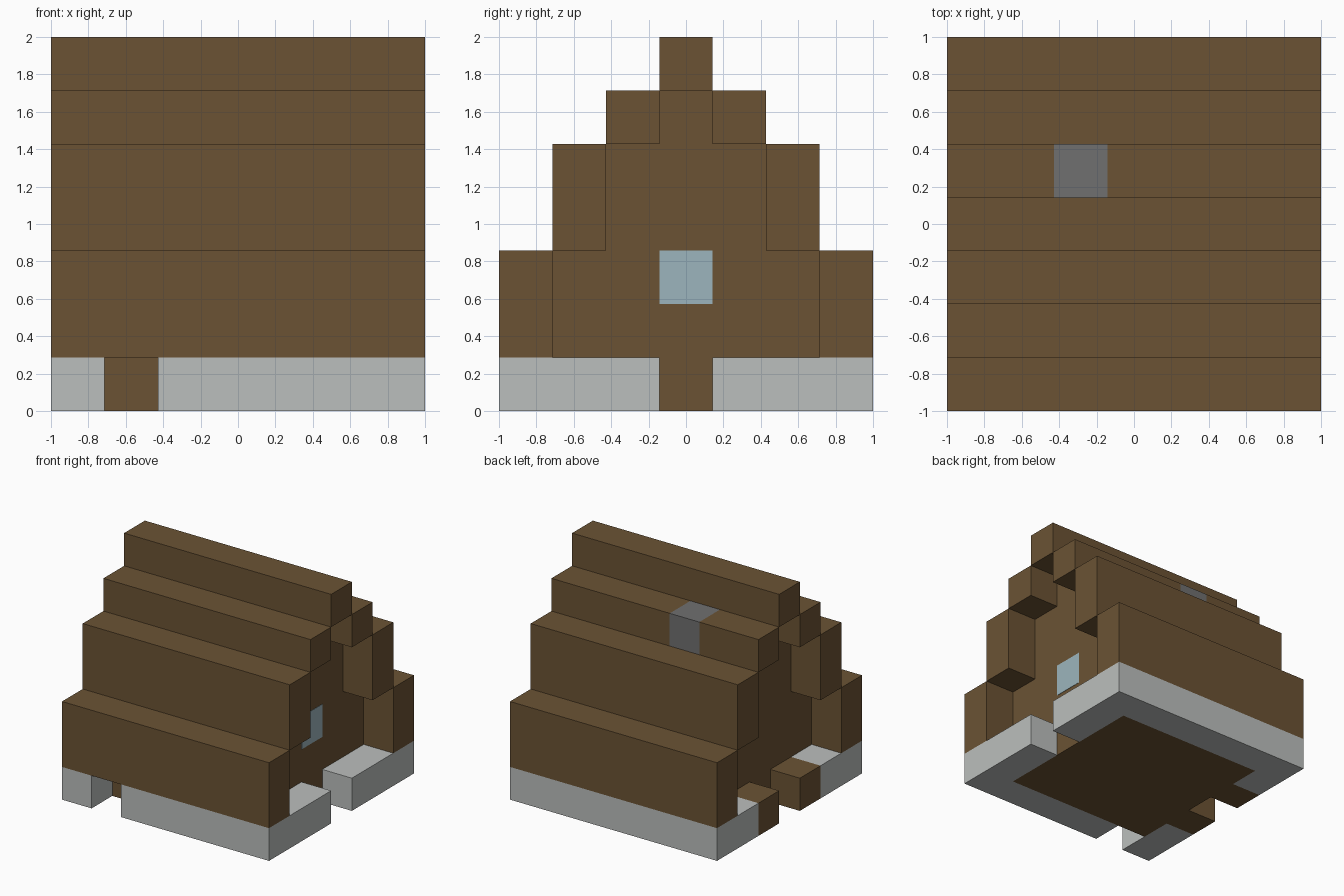
import bpy
import bmesh

U = 2 / 7  # one block of the seven-block grid

cube = bpy.data.objects.get("Cube")
if cube:
    bpy.data.objects.remove(cube, do_unlink=True)


def material(name, rgb):
    mat = bpy.data.materials.new(name)
    mat.use_nodes = True
    colour = (*rgb, 1)
    mat.diffuse_color = colour
    mat.node_tree.nodes["Principled BSDF"].inputs["Base Color"].default_value = colour
    return mat


WOOD = material("brown wood", (0.147, 0.086, 0.034))
STONE = material("pale stone", (0.50, 0.52, 0.51))
CHIMNEY = material("grey brick", (0.16, 0.16, 0.16))
GLASS = material("pale blue glass", (0.335, 0.46, 0.51))


def prism(name, outline, x0, x1, mat):
    """Extrude a (y, z) outline along x; all values count grid blocks."""
    bm = bmesh.new()
    verts = [bm.verts.new((x0 * U - 1, y * U - 1, z * U)) for y, z in outline]
    face = bm.faces.new(verts)
    ext = bmesh.ops.extrude_face_region(bm, geom=[face])
    moved = [v for v in ext["geom"] if isinstance(v, bmesh.types.BMVert)]
    bmesh.ops.translate(bm, verts=moved, vec=((x1 - x0) * U, 0, 0))
    bmesh.ops.recalc_face_normals(bm, faces=bm.faces)
    mesh = bpy.data.meshes.new(name)
    bm.to_mesh(mesh)
    bm.free()
    mesh.materials.append(mat)
    obj = bpy.data.objects.new(name, mesh)
    bpy.context.collection.objects.link(obj)
    return obj


def block(name, x, y, z, mat):
    """Box spanning the (start, end) block ranges."""
    outline = [(y[0], z[0]), (y[1], z[0]), (y[1], z[1]), (y[0], z[1])]
    return prism(name, outline, x[0], x[1], mat)


# House body with stepped gables, set in one block at each end
half = [(1, 0), (1, 3), (2, 3), (2, 5), (3, 5), (3, 6)]
prism("house_body", half + [(7 - y, z) for y, z in reversed(half)], 1, 6, WOOD)

# Roof steps, full length, mirrored front to back
for i, z in enumerate([(1, 3), (3, 5)]):
    block(f"front_roof_step_{i + 1}", (0, 7), (i, i + 1), z, WOOD)
    block(f"back_roof_step_{i + 1}", (0, 7), (6 - i, 7 - i), z, WOOD)
block("front_roof_step_3", (0, 7), (2, 3), (5, 6), WOOD)
block("roof_ridge", (0, 7), (3, 4), (6, 7), WOOD)

# Upper back step is interrupted by the chimney block
block("back_roof_step_3_right", (0, 2), (4, 5), (5, 6), WOOD)
block("chimney", (2, 3), (4, 5), (5, 6), CHIMNEY)
block("back_roof_step_3_left", (3, 7), (4, 5), (5, 6), WOOD)

# Stone footing around the body, with a gap in three sides
ground = (0, 1)
block("back_footing", (0, 7), (6, 7), ground, STONE)
block("front_footing_right", (0, 1), (0, 1), ground, STONE)
block("front_footing_left", (2, 7), (0, 1), ground, STONE)
block("left_footing_front", (6, 7), (1, 3), ground, STONE)
block("left_footing_back", (6, 7), (4, 6), ground, STONE)
block("right_footing_front", (0, 1), (1, 2), ground, STONE)
block("right_footing_back", (0, 1), (5, 6), ground, STONE)

# Wooden posts flanking the gap on the right side
block("front_gap_post", (0, 1), (2, 3), ground, WOOD)
block("back_gap_post", (0, 1), (4, 5), ground, WOOD)

# Window pane on the left gable
block("gable_window", (6, 6.01), (3, 4), (2, 3), GLASS)
